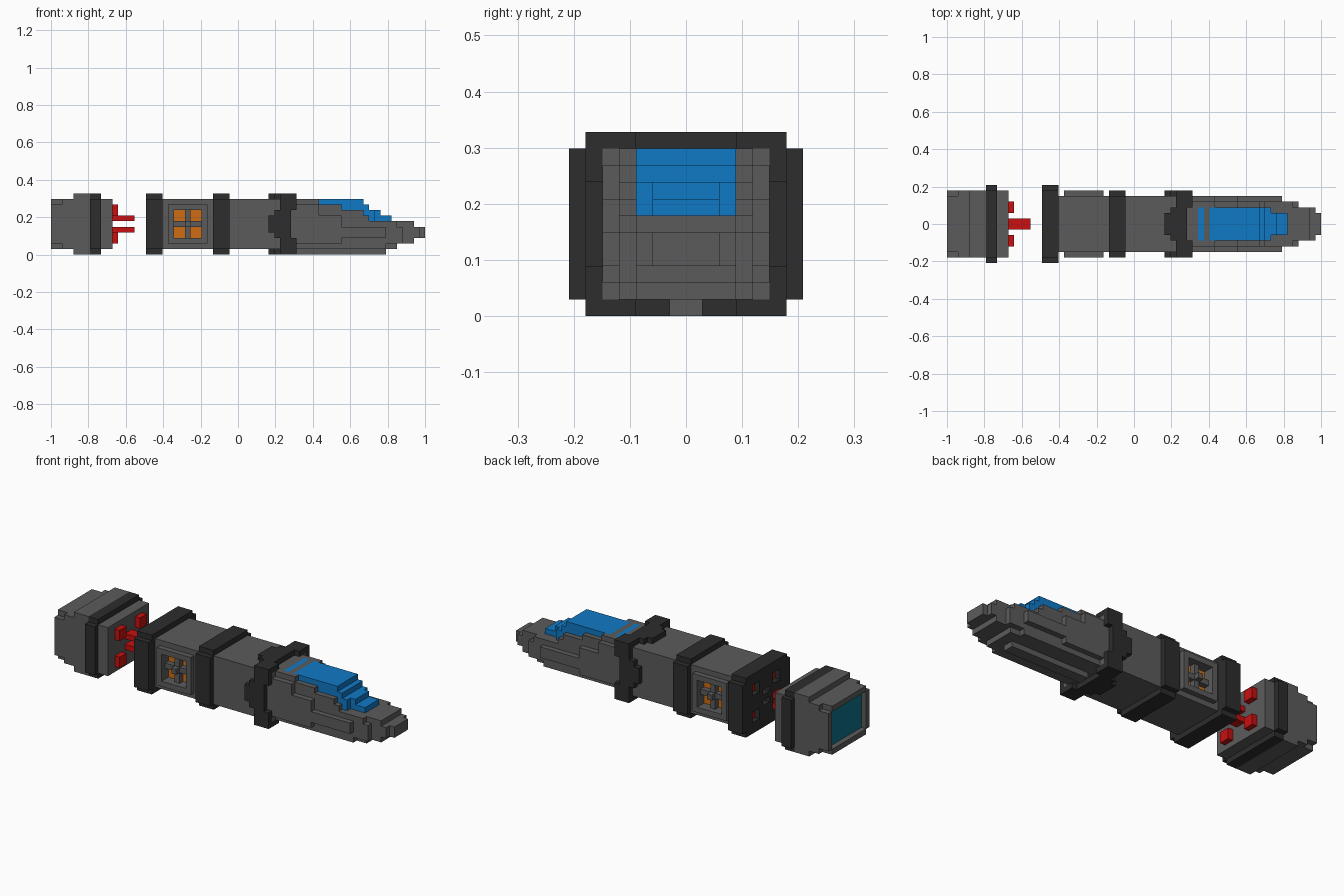
import bpy
import bmesh
from mathutils import Vector

default_cube = bpy.data.objects.get("Cube")
if default_cube:
    bpy.data.objects.remove(default_cube, do_unlink=True)

LENGTH = 67            # blocks from tail to nose
UNIT = 2 / LENGTH


def make_material(name, red, green, blue):
    material = bpy.data.materials.new(name)
    material.use_nodes = True
    colour = (red, green, blue, 1)
    material.diffuse_color = colour
    shader = material.node_tree.nodes["Principled BSDF"]
    shader.inputs["Base Color"].default_value = colour
    shader.inputs["Roughness"].default_value = 0.8
    return material


GREY = make_material("hull grey", .105, .105, .105)
DARK = make_material("band charcoal", .026, .026, .026)
BLUE = make_material("canopy blue", .005, .19, .56)
ORANGE = make_material("vent orange", .62, .15, .006)
RED = make_material("connector red", .58, .005, .005)
TEAL = make_material("screen teal", .004, .17, .24)


def cells(boxes):
    """Blocks inside boxes (x range, y range, z range), mirrored in y."""
    filled = set()
    for xs, ys, zs in boxes:
        for x in range(*xs):
            for y in range(*ys):
                for z in range(*zs):
                    filled.update({(x, y, z), (x, -1 - y, z)})
    return filled


def build(name, material, boxes, cuts=()):
    """One clean block-built part made of boxes minus cuts."""
    filled = cells(boxes) - cells(cuts)
    bm = bmesh.new()
    corners = {}

    def corner(point):
        key = tuple(point)
        if key not in corners:
            x, y, z = key
            corners[key] = bm.verts.new(
                ((x - LENGTH / 2) * UNIT, y * UNIT, z * UNIT))
        return corners[key]

    for cell in filled:
        for axis in range(3):
            for side in (0, 1):
                neighbour = list(cell)
                neighbour[axis] += 2 * side - 1
                if tuple(neighbour) in filled:
                    continue
                ring = []
                for u, v in ((0, 0), (1, 0), (1, 1), (0, 1)):
                    point = list(cell)
                    point[axis] += side
                    point[(axis + 1) % 3] += u
                    point[(axis + 2) % 3] += v
                    ring.append(corner(point))
                bm.faces.new(ring if side else ring[::-1])
    # Join the flat runs of block faces
    bmesh.ops.dissolve_limit(bm, angle_limit=0.01, verts=bm.verts[:],
                             edges=bm.edges[:])
    mesh = bpy.data.meshes.new(name)
    bm.to_mesh(mesh)
    bm.free()
    mesh.materials.append(material)
    part = bpy.data.objects.new(name, mesh)
    bpy.context.collection.objects.link(part)
    return part


def band(name, start, end, half_width, cuts=()):
    """Dark collar with stepped corners."""
    build(name, DARK, [((start, end), (0, half_width - 1), (0, 11)),
                       ((start, end), (0, half_width), (1, 10))], cuts)


# Detached tail module with a recessed screen
screen_recess = ((0, 2), (0, 5), (2, 9))
build("tail_cap", GREY, [((0, 2), (0, 5), (1, 10)),
                         ((0, 2), (0, 6), (2, 9)),
                         ((2, 4), (0, 6), (1, 10)),
                         ((4, 7), (0, 6), (0, 11))], [screen_recess])
build("tail_screen", TEAL, [((1, 2), (0, 5), (2, 9))])
band("tail_band", 7, 9, 7)
build("tail_front_plate", GREY, [((9, 11), (0, 6), (1, 10))])

# Connector pads and prongs, with matching sockets
pad_heights = ((2, 4), (7, 9))
prong_heights = ((4, 5), (6, 7))
build("connector_pads", RED, [((11, 12), (2, 4), z) for z in pad_heights])
build("connector_prongs", RED, [((11, 15), (0, 1), z) for z in prong_heights])
sockets = [((17, 19), (2, 4), z) for z in pad_heights]
slots = [((17, 20), (0, 1), z) for z in prong_heights]
band("socket_band", 17, 20, 7, sockets + slots)
build("socket_contacts", RED, [((18, 19), (2, 4), z) for z in pad_heights])

# Main barrel with a vent on each flank
build("barrel", GREY, [((20, 44), (0, 5), (1, 10))],
      [((22, 27), (3, 5), (3, 8))])
build("vent_glow", ORANGE, [((22, 27), (3, 4), (3, 8))])
build("vent_frame", GREY, [((21, 28), (5, 6), (2, 9))],
      [((22, 27), (5, 6), (3, 8))])
build("vent_cross", GREY, [((24, 25), (4, 5), (3, 8)),
                           ((22, 27), (4, 5), (5, 6)),
                           ((24, 25), (5, 6), (5, 6))])
band("middle_band", 29, 32, 6)

# Clasp band: the same wavy outline on top, bottom and flanks
clasp = []
for z in ((0, 1), (10, 11)):
    clasp += [((39, 43), (0, 2), z), ((40, 43), (2, 3), z),
              ((41, 44), (3, 6), z)]
clasp += [((39, 43), (5, 6), (4, 7)), ((40, 43), (5, 6), (3, 8))]
clasp += [((41, 44), (5, 6), z) for z in ((1, 3), (8, 10))]
build("clasp_band", DARK, clasp)

# Canopy stepping down towards the nose
canopy = [((45, 46), (0, 3), (9, 10)),
          ((47, 56), (0, 3), (6, 10)),
          ((56, 57), (0, 3), (6, 9)),
          ((57, 58), (0, 3), (6, 8)),
          ((58, 59), (0, 2), (6, 8)),
          ((59, 61), (0, 2), (6, 7))]
build("canopy", BLUE, canopy)

# Stepped nose: flank layers from outside to centre, then tip and keel
flank = [((44, 48), (0, 5), (2, 9)),
         ((48, 52), (0, 5), (2, 7)),
         ((52, 60), (0, 5), (3, 5))]
shoulder = [((44, 48), (0, 4), (1, 10)),
            ((48, 52), (0, 4), (1, 9)),
            ((52, 56), (0, 4), (1, 8)),
            ((56, 57), (0, 4), (1, 7)),
            ((57, 62), (0, 4), (2, 6)),
            ((57, 60), (0, 4), (1, 2))]
core = [((60, 62), (0, 3), (1, 2)),
        ((62, 63), (0, 4), (2, 5)),
        ((62, 65), (0, 3), (2, 6))]
tip = [((65, 66), (0, 3), (3, 5)), ((66, 67), (0, 2), (3, 5))]
build("nose", GREY, flank + shoulder + core + tip, canopy)
build("keel", GREY, [((44, 60), (0, 1), (0, 1))])
